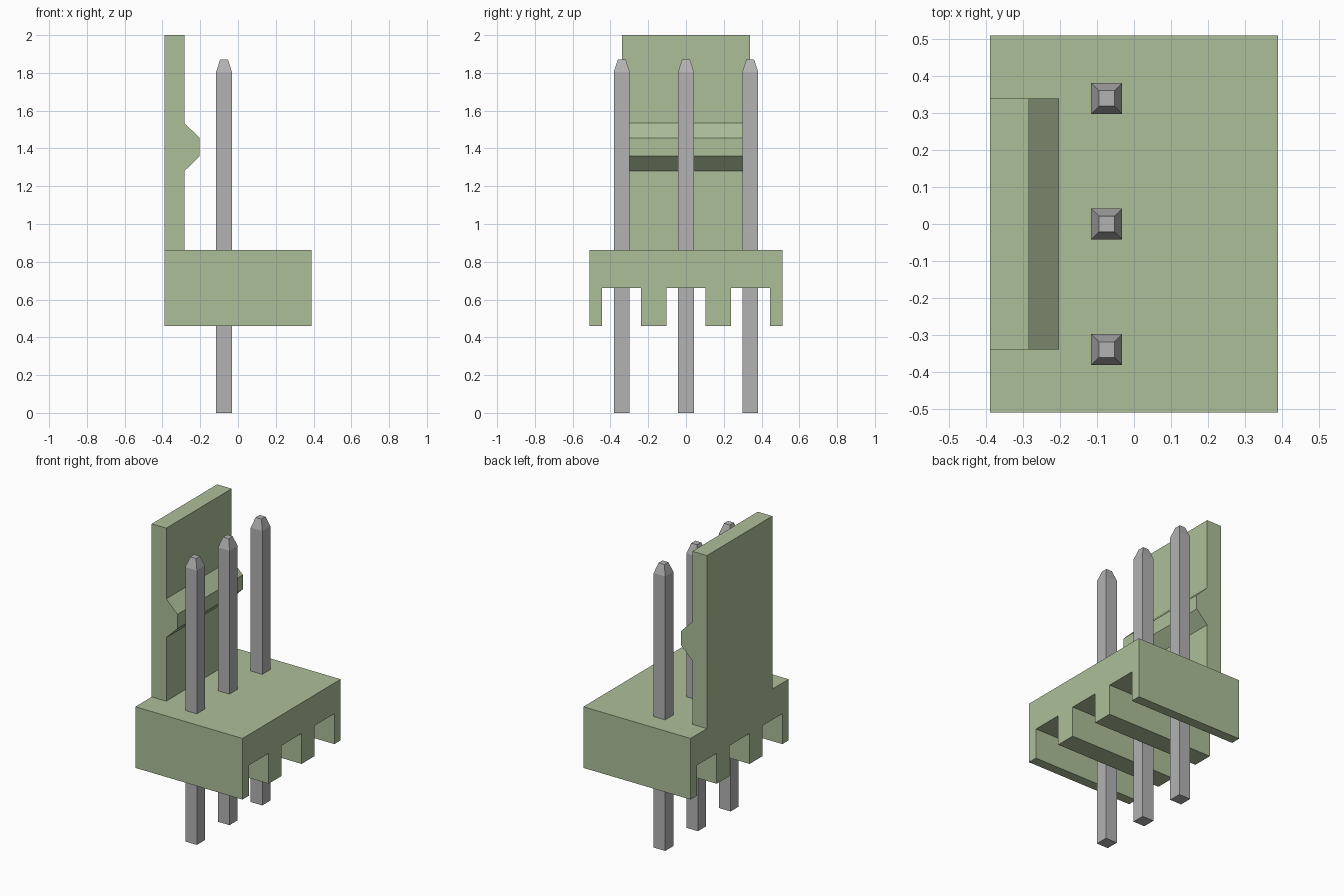
import bpy
import bmesh
from mathutils import Vector

cube = bpy.data.objects.get("Cube")
if cube:
    bpy.data.objects.remove(cube, do_unlink=True)


def make_material(name, rgb):
    mat = bpy.data.materials.new(name)
    mat.use_nodes = True
    color = (*rgb, 1.0)
    mat.diffuse_color = color
    bsdf = next(n for n in mat.node_tree.nodes if n.type == "BSDF_PRINCIPLED")
    bsdf.inputs["Base Color"].default_value = color
    return mat


def add_object(name, bm, mat):
    bmesh.ops.recalc_face_normals(bm, faces=bm.faces)
    mesh = bpy.data.meshes.new(name)
    bm.to_mesh(mesh)
    bm.free()
    mesh.materials.append(mat)
    obj = bpy.data.objects.new(name, mesh)
    bpy.context.collection.objects.link(obj)
    return obj


def extrude_profile(name, points, direction, mat):
    """Close a planar outline and sweep it along a direction."""
    bm = bmesh.new()
    face = bm.faces.new([bm.verts.new(p) for p in points])
    swept = bmesh.ops.extrude_face_region(bm, geom=[face], use_keep_orig=True)
    verts = [v for v in swept["geom"] if isinstance(v, bmesh.types.BMVert)]
    bmesh.ops.translate(bm, verts=verts, vec=Vector(direction))
    return add_object(name, bm, mat)


green = make_material("sage green plastic", (0.42, 0.52, 0.32))
metal = make_material("grey metal", (0.45, 0.45, 0.45))

half_x, half_y = 0.39, 0.51
base_bottom, slot_top, base_top = 0.46, 0.66, 0.862
pitch = 0.34

# Base: block with three slots along its underside
outline = [(-half_y, base_top), (-half_y, base_bottom)]
for y0, y1 in ((-0.445, -0.238), (-0.104, 0.104), (0.238, 0.445)):
    outline += [(y0, base_bottom), (y0, slot_top), (y1, slot_top), (y1, base_bottom)]
outline += [(half_y, base_bottom), (half_y, base_top)]
extrude_profile("base", [(-half_x, y, z) for y, z in outline], (2 * half_x, 0, 0), green)

# Latch: upright tab with a bevelled catch on its inner side
inner, catch = -0.284, -0.203
outline = [(-half_x, base_top), (inner, base_top), (inner, 1.28), (catch, 1.36),
           (catch, 1.455), (inner, 1.535), (inner, 2.0), (-half_x, 2.0)]
extrude_profile("latch", [(x, -pitch, z) for x, z in outline], (0, 2 * pitch, 0), green)

# Pins: square posts with tapered tips
for name, y in (("front_pin", -pitch), ("middle_pin", 0), ("back_pin", pitch)):
    bm = bmesh.new()
    rings = []
    for z, r in ((0, 0.042), (1.805, 0.042), (1.87, 0.021)):
        rings.append([bm.verts.new((sx * r, sy * r, z))
                      for sx, sy in ((-1, -1), (1, -1), (1, 1), (-1, 1))])
    for low, high in zip(rings, rings[1:]):
        for i in range(4):
            j = (i + 1) % 4
            bm.faces.new((low[i], low[j], high[j], high[i]))
    bm.faces.new(rings[0])
    bm.faces.new(rings[-1])
    pin = add_object(name, bm, metal)
    pin.location = (-0.074, y, 0)
